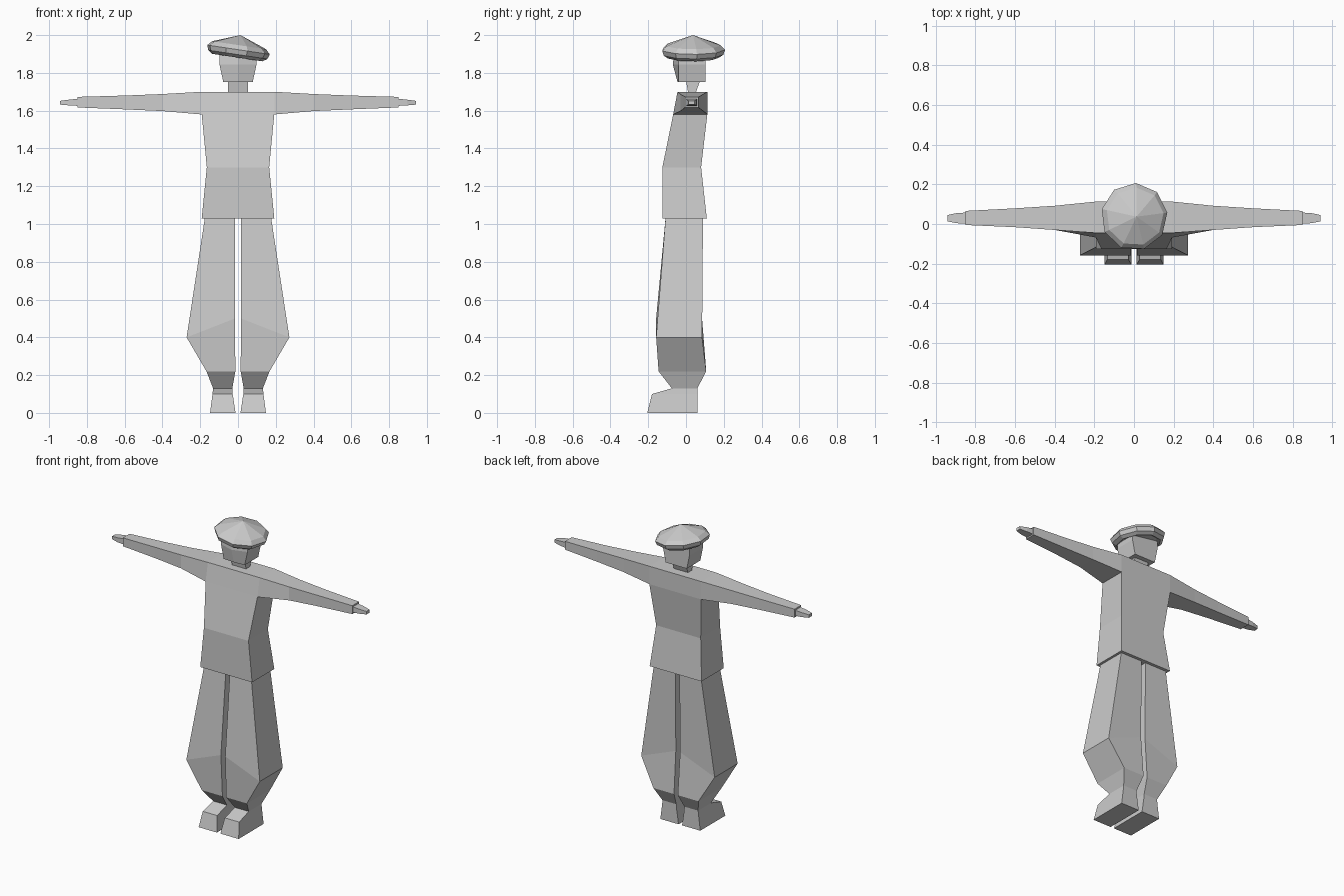
import bpy, bmesh, math
from mathutils import Vector, Matrix

if "Cube" in bpy.data.objects:
    bpy.data.objects.remove(bpy.data.objects["Cube"])


def loft(bm, rings, cap_start=True, cap_end=True):
    """Skin a list of closed rings with flat quads."""
    vs = [[bm.verts.new(p) for p in r] for r in rings]
    n = len(vs[0])
    for a, b in zip(vs, vs[1:]):
        for i in range(n):
            j = (i + 1) % n
            bm.faces.new((a[i], a[j], b[j], b[i]))
    if cap_start:
        bm.faces.new(vs[0][::-1])
    if cap_end:
        bm.faces.new(vs[-1])


def finish(name, bm, mirror=False):
    bmesh.ops.remove_doubles(bm, verts=bm.verts, dist=0.0005)
    bmesh.ops.recalc_face_normals(bm, faces=bm.faces)
    me = bpy.data.meshes.new(name)
    bm.to_mesh(me)
    bm.free()
    ob = bpy.data.objects.new(name, me)
    bpy.context.collection.objects.link(ob)
    if mirror:
        ob.modifiers.new("mirror", 'MIRROR').use_mirror_merge = False
    return ob


def level(x0, x1, y0, y1, z, z_out=None):
    """Rectangular ring; the x1 side may sit at another height."""
    zo = z if z_out is None else z_out
    return [(x0, y0, z), (x1, y0, zo), (x1, y1, zo), (x0, y1, z)]


def slab(x, y0, y1, z0, z1):
    """Rectangular ring across an arm."""
    return [(x, y0, z0), (x, y1, z0), (x, y1, z1), (x, y0, z1)]


# Tunic: body and sleeves in one skin
bm = bmesh.new()
loft(bm, [level(-w, w, y0, y1, z) for w, y0, y1, z in (
    (0.192, -0.125, 0.11, 1.03), (0.165, -0.125, 0.08, 1.3),
    (0.192, -0.068, 0.113, 1.58), (0.192, -0.045, 0.113, 1.7))])
inner = [f for f in bm.faces
         if all(v.co.z > 1.57 and abs(v.co.x) > 0.19 for v in f.verts)
         and abs(f.calc_center_median().x) > 0.1]
bmesh.ops.delete(bm, geom=inner, context='FACES_ONLY')
for s in (-1, 1):
    root = [(s * 0.192, -0.068, 1.58), (s * 0.192, 0.113, 1.58),
            (s * 0.192, 0.113, 1.7), (s * 0.192, -0.045, 1.7)]
    loft(bm, [root] + [slab(s * x, *r) for x, *r in (
        (0.4, -0.03, 0.092, 1.598, 1.688),
        (0.6, -0.016, 0.079, 1.607, 1.68),
        (0.85, -0.005, 0.066, 1.617, 1.673))], cap_start=False)
finish("tunic", bm)

# Hands
bm = bmesh.new()
loft(bm, [slab(x, *r) for x, *r in (
    (0.84, 0.002, 0.058, 1.625, 1.664),
    (0.895, 0.004, 0.055, 1.628, 1.658),
    (0.942, 0.014, 0.045, 1.632, 1.652))])
finish("hand", bm, True)

# Baggy trouser legs
bm = bmesh.new()
loft(bm, [level(*r) for r in (
    (0.015, 0.175, -0.108, 0.09, 1.035),
    (0.016, 0.272, -0.158, 0.085, 0.5, 0.4),
    (0.014, 0.167, -0.145, 0.107, 0.22),
    (0.03, 0.132, -0.075, 0.06, 0.13))])
finish("trouser_leg", bm, True)

# Shoes: ankle block with a sloped toe
bm = bmesh.new()
sole = level(0.013, 0.148, -0.205, 0.06, 0)
instep = level(0.028, 0.135, -0.18, 0.06, 0.1)
ankle = level(0.03, 0.132, -0.075, 0.06, 0.13)
loft(bm, [sole, instep, ankle])
finish("shoe", bm, True)

# Neck
bm = bmesh.new()
loft(bm, [level(-0.052, 0.052, 0.012, 0.05, 1.69),
          level(-0.052, 0.052, 0.0, 0.075, 1.76)])
finish("neck", bm)

# Head with a slightly pointed face
bm = bmesh.new()
loft(bm, [[(-w, -0.04, z), (0, f, z), (w, -0.04, z), (w, 0.103, z), (-w, 0.103, z)]
          for w, f, z in ((0.078, -0.045, 1.752), (0.098, -0.07, 1.845),
                          (0.098, -0.06, 1.915))])
finish("head", bm)

# Tilted nine-sided beret
bm = bmesh.new()
rings = []
for r, z in ((0.115, -0.022), (0.137, -0.034), (0.161, -0.018), (0.17, 0.008), (0.147, 0.032)):
    rings.append([(r * math.cos(a), r * math.sin(a), z)
                  for a in (math.radians(7 + 40 * i) for i in range(9))])
loft(bm, rings, cap_end=False)
rim = [e for e in bm.edges if e.is_boundary]
tip = bm.verts.new((0, 0, 0.086))
for e in rim:
    bm.faces.new((*e.verts, tip))
bm.transform(Matrix.Translation(Vector((0, 0.037, 1.915)))
             @ Matrix.Rotation(math.radians(8.5), 4, 'Y'))
finish("beret", bm)
